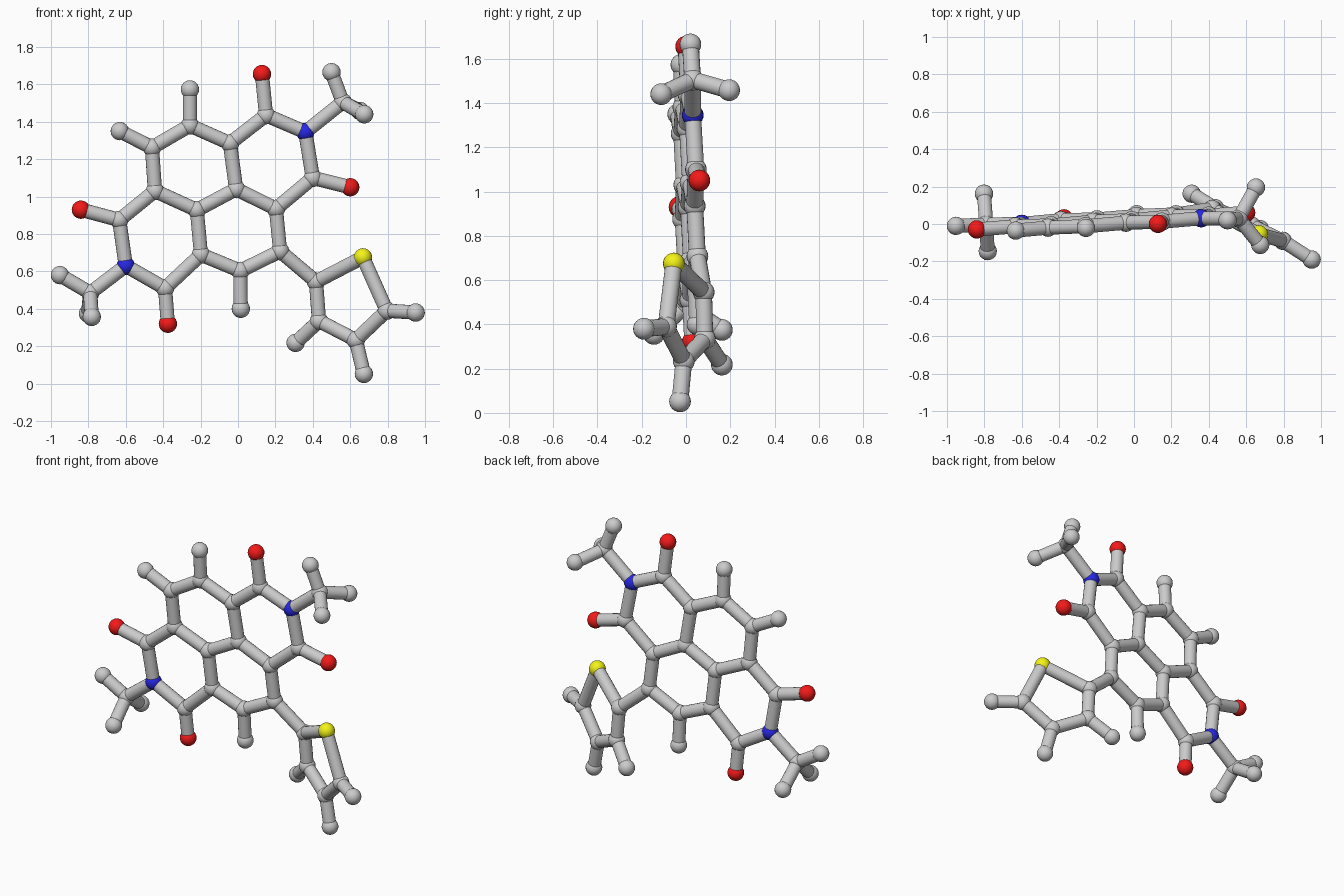
import bpy, bmesh, math
from mathutils import Matrix, Vector

if "Cube" in bpy.data.objects:
    bpy.data.objects.remove(bpy.data.objects["Cube"])

BALL, STICK = 0.049, 0.038


def flat(x, z):
    """Point on the slightly tilted plane of the fused ring system."""
    return Vector((x, 0.070 + 0.066 * x - 0.047 * z, z))


def make_object(name, bm, color=None):
    mesh = bpy.data.meshes.new(name)
    bm.to_mesh(mesh)
    bm.free()
    ob = bpy.data.objects.new(name, mesh)
    bpy.context.collection.objects.link(ob)
    if color:
        mat = bpy.data.materials.new(name + "_color")
        mat.diffuse_color = color
        mat.use_nodes = True
        mat.node_tree.nodes["Principled BSDF"].inputs["Base Color"].default_value = mat.diffuse_color
        mesh.materials.append(mat)
    bpy.ops.object.select_all(action='DESELECT')
    ob.select_set(True)
    bpy.context.view_layer.objects.active = ob
    bpy.ops.object.shade_smooth_by_angle(angle=math.radians(40))
    return ob


def balls(name, points, color=None):
    bm = bmesh.new()
    for p in points:
        bmesh.ops.create_uvsphere(bm, u_segments=20, v_segments=12, radius=BALL,
                                  matrix=Matrix.Translation(p))
    make_object(name, bm, color)


def sticks(name, pairs):
    bm = bmesh.new()
    for a, b in pairs:
        d = b - a
        m = Matrix.Translation((a + b) / 2) @ d.to_track_quat('Z', 'Y').to_matrix().to_4x4()
        bmesh.ops.create_cone(bm, cap_ends=True, segments=18, radius1=STICK,
                              radius2=STICK, depth=d.length, matrix=m)
    make_object(name, bm)


# Fused ring atoms: c = carbon, n = nitrogen, o = oxygen, h = hydrogen
atoms = {k: flat(*p) for k, p in {
    "c1": (-.043, 1.285), "c2": (-.257, 1.38), "c3": (-.46, 1.262), "c4": (-.444, 1.03),
    "c5": (-.22, .928), "c6": (-.01, 1.04), "c7": (.203, .935), "c8": (.225, .708),
    "c9": (.012, .603), "c10": (-.198, .69),
    "c11": (.15, 1.435), "c12": (.40, 1.10), "c13": (-.635, .875), "c14": (-.39, .51),
    "n1": (.36, 1.345), "n2": (-.60, .63),
    "o1": (.128, 1.655), "o2": (.60, 1.05), "o3": (-.84, .93), "o4": (-.375, .32),
    "h1": (-.257, 1.573), "h2": (-.632, 1.35), "h3": (.015, .40),
}.items()}

# Five-sided side ring (s = sulphur) and the two end groups
atoms.update({k: Vector(p) for k, p in {
    "c15": (.417, .08, .545), "s1": (.668, -.055, .675), "c16": (.795, -.09, .39),
    "c17": (.63, -.01, .233), "c18": (.433, .085, .335),
    "h4": (.95, -.19, .38), "h5": (.673, -.027, .052), "h6": (.308, .162, .218),
    "c19": (.56, .03, 1.505), "h7": (.50, .02, 1.665), "h8": (.652, .195, 1.458),
    "h9": (.675, -.112, 1.44),
    "c20": (-.79, -.003, .485), "h10": (-.952, -.01, .58), "h11": (-.802, .162, .375),
    "h12": (-.782, -.145, .357),
}.items()})

# Chains of bonded atoms
chains = """c1 c2 c3 c4 c5 c6 c1
c6 c7 c8 c9 c10 c5
c1 c11 n1 c12 c7
c4 c13 n2 c14 c10
c8 c15 s1 c16 c17 c18 c15
c11 o1
c12 o2
c13 o3
c14 o4
c2 h1
c3 h2
c9 h3
c16 h4
c17 h5
c18 h6
n1 c19 h7
h8 c19 h9
n2 c20 h10
h11 c20 h12"""
pairs = []
for line in chains.splitlines():
    names = line.split()
    pairs += [(atoms[a], atoms[b]) for a, b in zip(names, names[1:])]

sticks("bond_sticks", pairs)

# Atom balls grouped by kind
for letter, name, color in (
        ("c", "carbon_balls", None),
        ("h", "hydrogen_balls", None),
        ("n", "nitrogen_balls", (0.02, 0.02, 0.8, 1)),
        ("o", "oxygen_balls", (0.9, 0.01, 0.01, 1)),
        ("s", "sulphur_ball", (0.9, 0.9, 0.01, 1))):
    balls(name, [p for k, p in atoms.items() if k[0] == letter], color)
